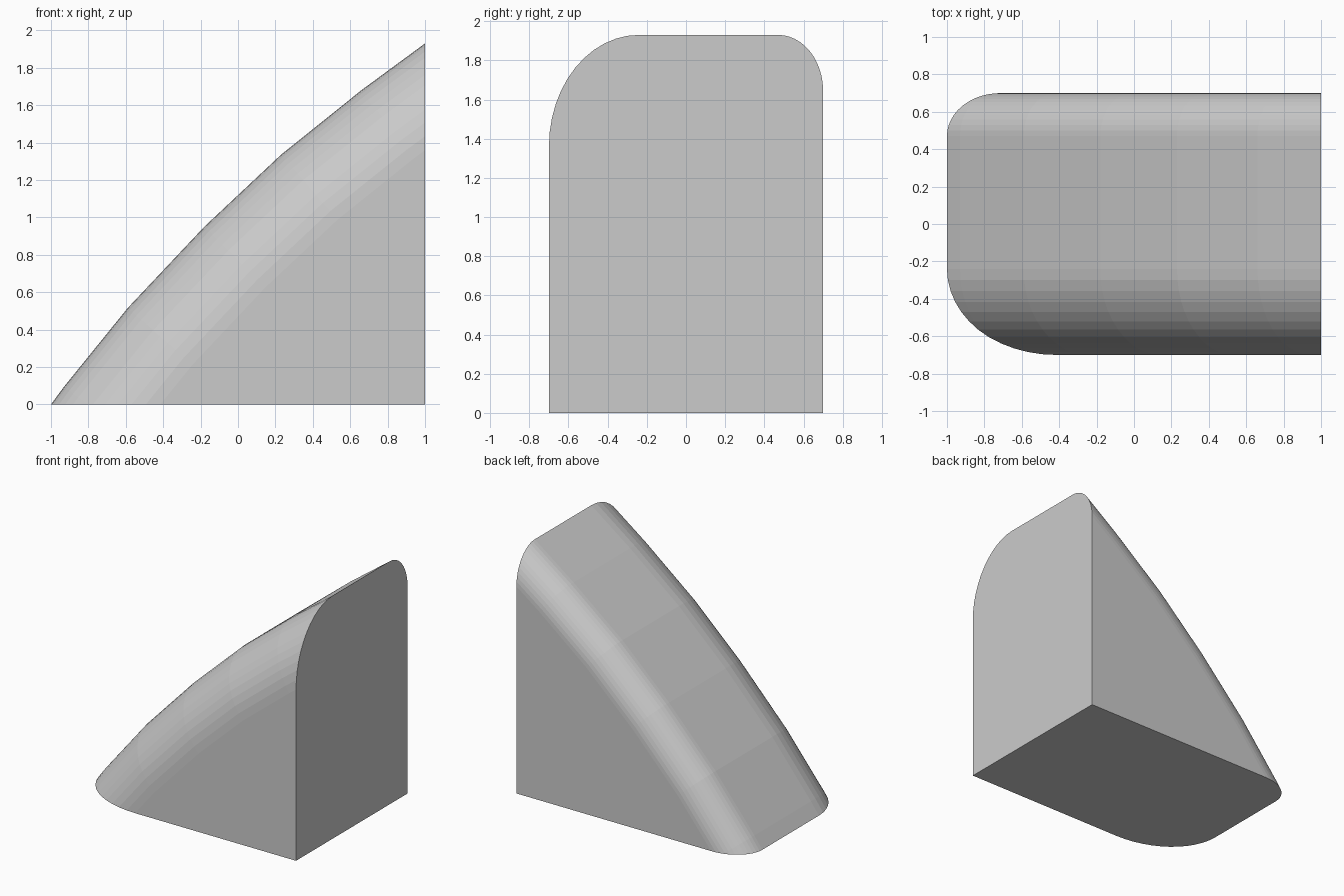
import bpy, bmesh, math
from mathutils import Vector

cube = bpy.data.objects.get("Cube")
if cube:
    bpy.data.objects.remove(cube, do_unlink=True)

HALF_DEPTH = 0.7
FRONT_RADIUS, BACK_RADIUS = 0.46, 0.23
STEPS = 12

# One grey for the whole block
grey = bpy.data.materials.new("plain grey")
grey.use_nodes = True
colour = (0.6, 0.6, 0.6, 1)
grey.diffuse_color = colour
grey.node_tree.nodes["Principled BSDF"].inputs["Base Color"].default_value = colour

# Curved slope, carried past both ends so it can be trimmed flat
slope = [Vector(p) for p in ((-1.0, 0.0), (-0.93, 0.095), (-0.59, 0.515), (-0.18, 0.95),
                             (0.23, 1.335), (0.66, 1.68), (1.0, 1.93))]
slope[0] += (slope[0] - slope[1]) * 3
slope[-1] += slope[-1] - slope[-2]


def inward_normals(points):
    """Mitred normals, so that offset segments stay parallel."""
    edges = [(b - a).normalized() for a, b in zip(points, points[1:])]
    edges = [Vector((e.y, -e.x)) for e in edges]
    pairs = zip([edges[0]] + edges, edges + [edges[-1]])
    return [(a + b) / (1 + a.dot(b)) for a, b in pairs]


# Cross-section: depth position and inward offset of each rounded corner
section = []
for side, radius in ((-1, FRONT_RADIUS), (1, BACK_RADIUS)):
    corner = []
    for i in range(STEPS + 1):
        a = math.pi / 2 * i / STEPS
        corner.append((side * (HALF_DEPTH - radius + radius * math.cos(a)),
                       radius * (1 - math.sin(a))))
    section += corner if side < 0 else corner[::-1]

# Loft the section along the slope
bm = bmesh.new()
rings = []
for point, normal in zip(slope, inward_normals(slope)):
    ring = []
    for y, offset in section:
        p = point + normal * offset
        ring.append(bm.verts.new((p.x, y, p.y)))
    ring.append(bm.verts.new((ring[-1].co.x, HALF_DEPTH, -2)))
    ring.append(bm.verts.new((ring[0].co.x, -HALF_DEPTH, -2)))
    rings.append(ring)
for r, s in zip(rings, rings[1:]):
    for i in range(len(r)):
        j = (i + 1) % len(r)
        bm.faces.new((r[i], r[j], s[j], s[i]))
bm.faces.new(rings[0])
bm.faces.new(rings[-1])

# Trim to the flat base and the upright end, closing each cut
for position, direction in (((0, 0, 0), (0, 0, -1)), ((1, 0, 0), (1, 0, 0))):
    cut = bmesh.ops.bisect_plane(bm, geom=bm.verts[:] + bm.edges[:] + bm.faces[:],
                                 plane_co=position, plane_no=direction, clear_outer=True)
    edges = [e for e in cut["geom_cut"] if isinstance(e, bmesh.types.BMEdge)]
    bmesh.ops.edgeloop_fill(bm, edges=edges)
bmesh.ops.remove_doubles(bm, verts=bm.verts[:], dist=0.0001)
bmesh.ops.recalc_face_normals(bm, faces=bm.faces[:])

mesh = bpy.data.meshes.new("rounded_wedge")
bm.to_mesh(mesh)
bm.free()
mesh.materials.append(grey)
wedge = bpy.data.objects.new("rounded_wedge", mesh)
bpy.context.collection.objects.link(wedge)
